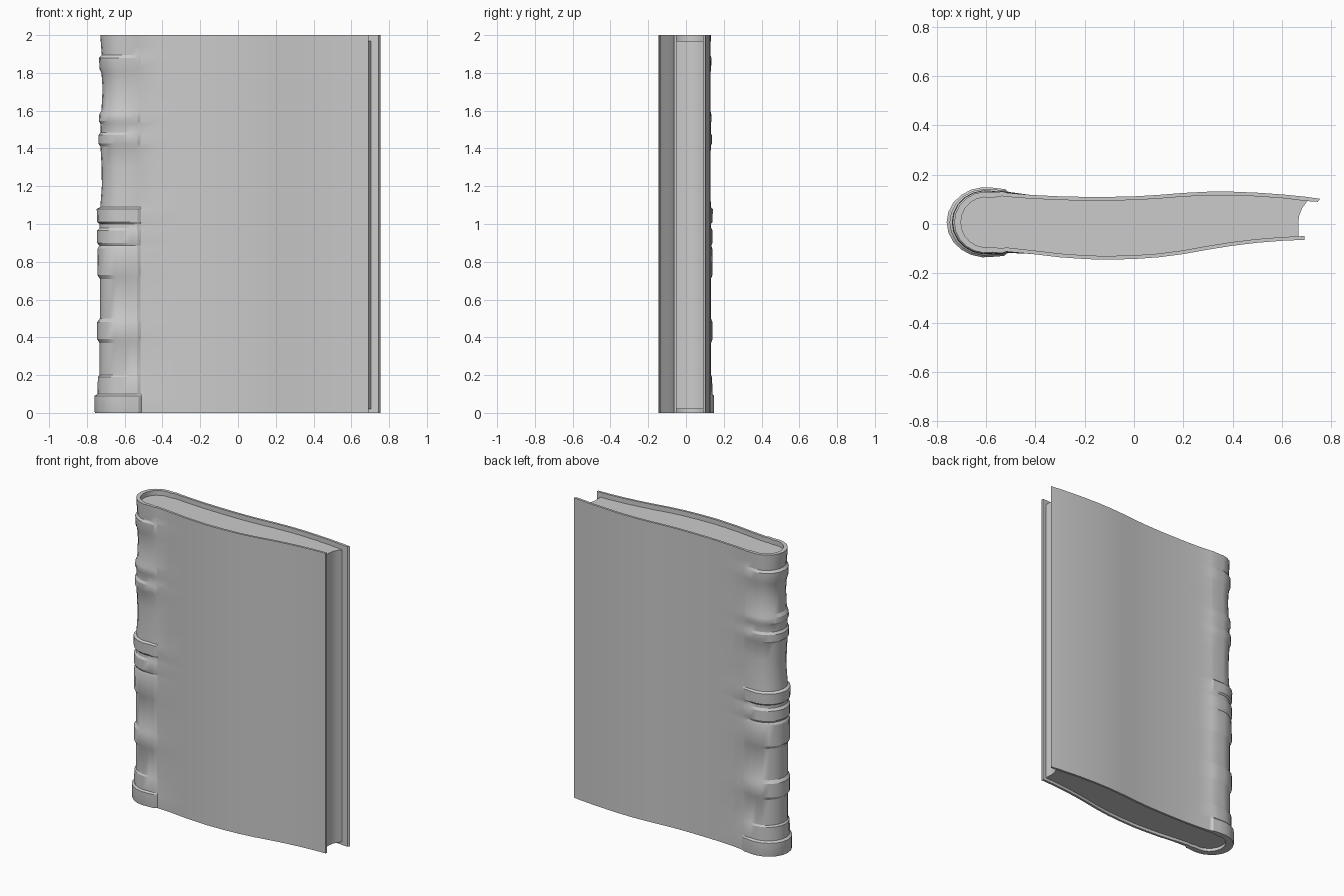
import bpy, bmesh, math
from mathutils import Vector

if "Cube" in bpy.data.objects:
    bpy.data.objects.remove(bpy.data.objects["Cube"])

# Cover cross-section seen from above: back board, round spine, front board
back = [(0.755, 0.102), (0.70, 0.110), (0.60, 0.120), (0.50, 0.127), (0.40, 0.131), (0.30, 0.131),
        (0.20, 0.126), (0.10, 0.118), (0.0, 0.112), (-0.10, 0.110), (-0.20, 0.110), (-0.30, 0.112),
        (-0.42, 0.118), (-0.515, 0.125), (-0.535, 0.128)]
front = [(-0.54, -0.114), (-0.52, -0.110), (-0.42, -0.121), (-0.30, -0.135), (-0.20, -0.142),
         (-0.12, -0.145), (0.0, -0.142), (0.10, -0.135), (0.20, -0.122), (0.30, -0.104),
         (0.40, -0.088), (0.50, -0.076), (0.60, -0.068), (0.692, -0.064)]
CX, CY, R = -0.6, 0.007, 0.117
arc = [(CX + R * math.cos(math.radians(a)), CY + R * math.sin(math.radians(a)))
       for a in range(78, 283, 17)]
path = [Vector(p) for p in back + arc + front]

# Spine swelling by height: raised bands and worn hollows
swell = [(0, .040), (.008, .043), (.09, .043), (.10, .027), (.19, .025), (.20, .015), (.37, .015),
         (.39, .029), (.48, .029), (.50, .014), (.71, .014), (.73, .028), (.87, .026), (.885, .017),
         (.90, .029), (.965, .029), (.98, .015), (1.0, .015), (1.01, .029), (1.08, .031), (1.09, .012),
         (1.2, .004), (1.3, .005), (1.41, .011), (1.425, .022), (1.47, .022), (1.485, .010),
         (1.53, .011), (1.545, .020), (1.58, .018), (1.60, .006), (1.72, .0), (1.80, .006),
         (1.82, .016), (1.88, .019), (1.895, .004), (1.94, .008), (2.0, .012)]


def normal(i):
    t = path[min(i + 1, len(path) - 1)] - path[max(i - 1, 0)]
    return Vector((t.y, -t.x)).normalized()


def offset_path(d):
    return [p - normal(i) * d * -1 for i, p in enumerate(path)]


def outward(p, s):
    w = max(0.0, min(1.0, (-0.50 - p.x) / 0.06))
    if w == 0:
        return p
    n = Vector((p.x - CX, p.y - CY)).normalized()
    return Vector((p.x + n.x * s * w, p.y + n.y * s * w * 0.6))


def finish(name, bm):
    bmesh.ops.recalc_face_normals(bm, faces=bm.faces)
    me = bpy.data.meshes.new(name)
    bm.to_mesh(me)
    bm.free()
    ob = bpy.data.objects.new(name, me)
    bpy.context.collection.objects.link(ob)
    bpy.context.view_layer.objects.active = ob
    ob.select_set(True)
    bpy.ops.object.shade_smooth_by_angle(angle=math.radians(25))
    ob.select_set(False)
    return ob


# Pick the inward side of the path, then build the inner lining
sign = 1 if (path[8] + normal(8) * 0.01).y < path[8].y else -1
lining = offset_path(0.015 * sign)
lining[0] = Vector((0.745, 0.090))
lining[1] = Vector((0.70, 0.093))

# Cover: rings of outer and inner points stacked up the height
bm = bmesh.new()
rings = []
for z, s in swell:
    ring = [outward(p, s) for p in path] + lining[::-1]
    rings.append([bm.verts.new((p.x, p.y, z)) for p in ring])
m = len(rings[0])
for a, b in zip(rings, rings[1:]):
    for i in range(m):
        j = (i + 1) % m
        bm.faces.new((a[i], a[j], b[j], b[i]))
for ring in (rings[0], rings[-1]):
    for i in range(len(path) - 1):
        bm.faces.new((ring[i], ring[i + 1], ring[m - 2 - i], ring[m - 1 - i]))
finish("cover", bm)

# Page block: fills the lining, with a hollow fore edge
block = [p for p in offset_path(0.013 * sign) if p.x < 0.66]
fore = [(0.667, -0.055), (0.668, -0.02), (0.666, 0.005), (0.670, 0.035), (0.682, 0.065), (0.705, 0.095)]
block += [Vector(p) for p in fore]
bm = bmesh.new()
face = bm.faces.new([bm.verts.new((p.x, p.y, 0.02)) for p in block])
ext = bmesh.ops.extrude_face_region(bm, geom=[face], use_keep_orig=True)
bmesh.ops.translate(bm, vec=(0, 0, 1.948),
                    verts=[g for g in ext["geom"] if isinstance(g, bmesh.types.BMVert)])
finish("pages", bm)
